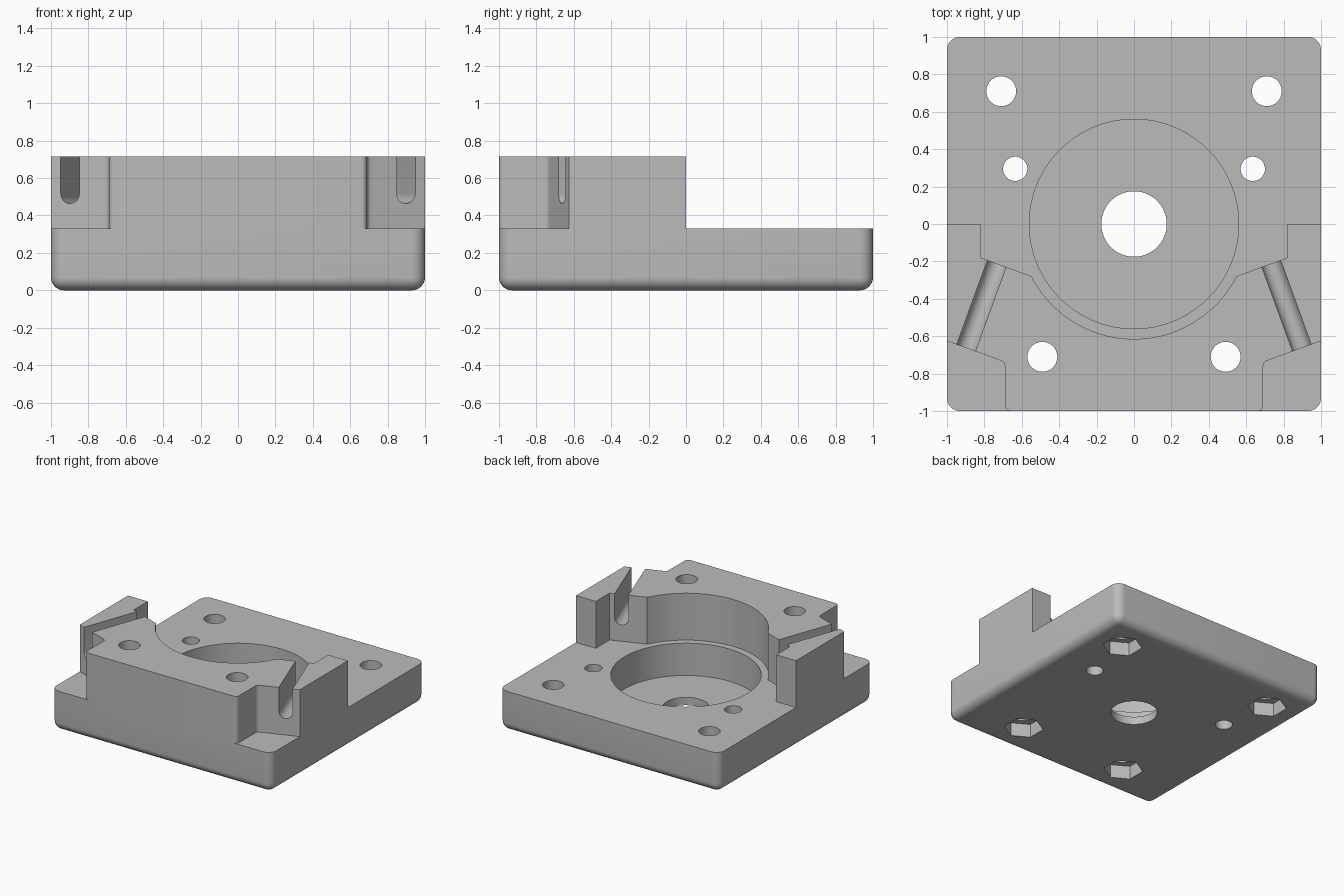
import bpy, bmesh
from math import cos, sin, pi, radians, atan2
from mathutils import Matrix, Vector

cube = bpy.data.objects.get("Cube")
if cube:
    bpy.data.objects.remove(cube)

TOP, DECK, FLOOR = 0.715, 0.33, 0.065

grey = bpy.data.materials.new("plain grey")
grey.use_nodes = True
colour = (0.5, 0.5, 0.5, 1)
grey.diffuse_color = colour
grey.node_tree.nodes["Principled BSDF"].inputs["Base Color"].default_value = colour


def arc(cx, cy, r, start, end, n):
    """Points along an arc, angles in degrees."""
    angles = [radians(start + (end - start) * i / n) for i in range(n + 1)]
    return [(cx + r * cos(a), cy + r * sin(a)) for a in angles]


def circle(cx, cy, r, n=64, turn=0):
    return arc(cx, cy, r, turn, turn + 360, n)[:-1]


def prism(name, points, low, high, matrix=None):
    """Extrude a flat outline between two heights."""
    bm = bmesh.new()
    face = bm.faces.new([bm.verts.new((x, y, low)) for x, y in points])
    grown = bmesh.ops.extrude_face_region(bm, geom=[face])["geom"]
    verts = [v for v in grown if isinstance(v, bmesh.types.BMVert)]
    bmesh.ops.translate(bm, verts=verts, vec=(0, 0, high - low))
    if matrix:
        bm.transform(matrix)
    bmesh.ops.recalc_face_normals(bm, faces=bm.faces)
    mesh = bpy.data.meshes.new(name)
    bm.to_mesh(mesh)
    bm.free()
    obj = bpy.data.objects.new(name, mesh)
    bpy.context.scene.collection.objects.link(obj)
    obj.hide_render = True
    return obj


def mirrored(points):
    return [(-x, y) for x, y in points]


# Solid block with rounded corners and a rounded lower edge
bm = bmesh.new()
bmesh.ops.create_cube(bm, size=1)
bmesh.ops.scale(bm, verts=bm.verts, vec=(2, 2, TOP))
bmesh.ops.translate(bm, verts=bm.verts, vec=(0, 0, TOP / 2))
edges = [e for e in bm.edges if min(v.co.z for v in e.verts) < 0.1]
bmesh.ops.bevel(bm, geom=edges, offset=0.07, segments=8, profile=0.5, affect='EDGES')
mesh = bpy.data.meshes.new("mounting_block")
bm.to_mesh(mesh)
bm.free()
block = bpy.data.objects.new("mounting_block", mesh)
bpy.context.scene.collection.objects.link(block)
mesh.materials.append(grey)

# Rear clearance: open deck, side posts and the round recess
side = [(1.2, 1.2), (1.2, 0), (0.82, 0), (0.82, -0.18)]
recess = arc(0, 0, 0.615, -27, -153, 48)
cutters = [prism("rear_clearance", side + recess + mirrored(side)[::-1], DECK, 1)]

# Front corner steps with softened inner and outer corners
corner = ([(1.2, -0.553), (0.73, -0.724)] + arc(0.72, -0.76, 0.03, 110, 180, 6)
          + arc(0.66, -0.97, 0.03, 0, -90, 6) + [(0.66, -1.2), (1.2, -1.2)])
for name, outline in (("left", corner), ("right", mirrored(corner))):
    cutters.append(prism(name + "_corner_step", outline, DECK, 1))

# Slanted round-bottomed slots, drawn upright and laid along the slant
slot = arc(0, 0.517, 0.053, 180, 360, 16) + [(0.053, 1), (-0.053, 1)]
for s in (1, -1):
    across = Vector((cos(radians(20)), s * sin(radians(20)), 0))
    along = Vector((0, 0, 1)).cross(across)
    m = Matrix((across, (0, 0, 1), -along)).transposed().to_4x4()
    m.translation = (s * 0.815, -0.435, 0)
    cutters.append(prism("slanted_slot", slot, -0.33, 0.33, m))

# Large bore and the central through hole
cutters.append(prism("main_bore", circle(0, 0, 0.56, 96), FLOOR, 1))
cutters.append(prism("centre_hole", circle(0, 0, 0.175), -1, 0.2))

# Screw holes with hexagonal nut pockets, and plain pin holes
for s in (1, -1):
    for x, y in ((0.71, 0.71), (0.49, -0.71)):
        cutters.append(prism("screw_hole", circle(s * x, y, 0.08, 40), -1, 1.2))
        cutters.append(prism("nut_pocket", circle(s * x, y, 0.148, 6, 30), -1, 0.11))
    cutters.append(prism("pin_hole", circle(s * 0.635, 0.295, 0.065, 40), -1, 1.2))

# Carve everything out of the block
bpy.ops.object.select_all(action='DESELECT')
bpy.context.view_layer.objects.active = block
block.select_set(True)
for cutter in cutters:
    mod = block.modifiers.new(cutter.name, 'BOOLEAN')
    mod.operation = 'DIFFERENCE'
    mod.solver = 'EXACT'
    mod.object = cutter
    bpy.ops.object.modifier_apply(modifier=mod.name)
    bpy.data.objects.remove(cutter)

bpy.ops.object.shade_smooth_by_angle(angle=radians(30))
